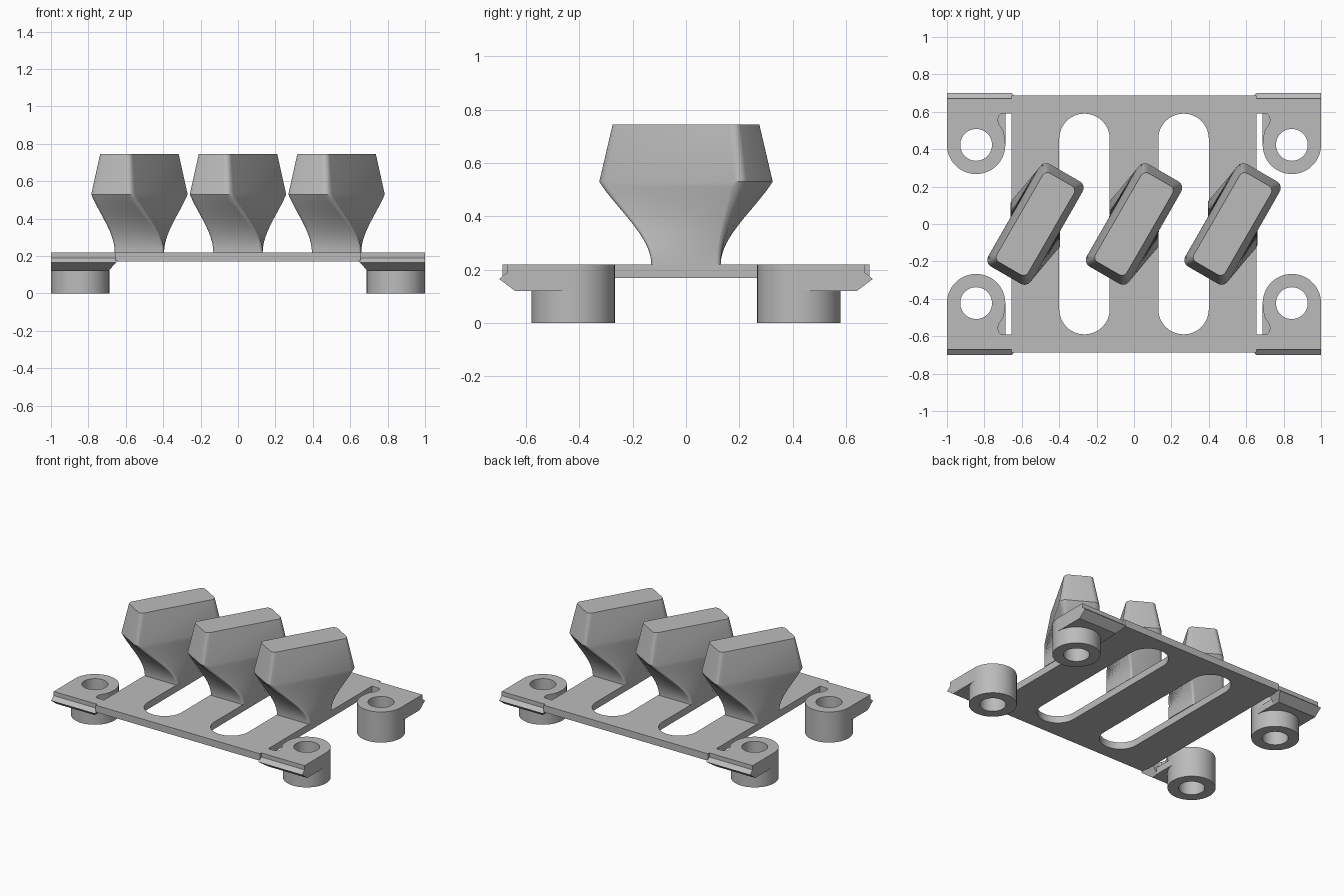
import bpy, bmesh
from math import pi, sin, cos, radians
from mathutils import Vector, Matrix

cube = bpy.data.objects.get("Cube")
if cube:
    bpy.data.objects.remove(cube, do_unlink=True)

grey = bpy.data.materials.new("plain_grey")
grey.use_nodes = True
COLOUR = (0.5, 0.5, 0.5, 1)
grey.diffuse_color = COLOUR
grey.node_tree.nodes["Principled BSDF"].inputs["Base Color"].default_value = COLOUR

TOP, PLATE_BOTTOM, TAB_BOTTOM = 0.22, 0.17, 0.12
POST = Vector((0.844, 0.423))
POST_R, HOLE_R = 0.156, 0.085


def finish(name, mesh, mirrored=False):
    """Link a mesh, colour it, shade it and optionally mirror it to all corners."""
    obj = bpy.data.objects.new(name, mesh)
    bpy.context.collection.objects.link(obj)
    mesh.materials.clear()
    mesh.materials.append(grey)
    bpy.ops.object.select_all(action='DESELECT')
    obj.select_set(True)
    bpy.context.view_layer.objects.active = obj
    bpy.ops.object.shade_smooth_by_angle(angle=radians(28))
    if mirrored:
        mod = obj.modifiers.new("corners", 'MIRROR')
        mod.use_axis = (True, True, False)
        mod.use_mirror_merge = False
    return obj


def bm_finish(name, bm, mirrored=False):
    bmesh.ops.recalc_face_normals(bm, faces=bm.faces)
    mesh = bpy.data.meshes.new(name)
    bm.to_mesh(mesh)
    bm.free()
    return finish(name, mesh, mirrored)


def arc(cx, cy, r, start, end, steps=24):
    return [(cx + r * cos(radians(start + (end - start) * i / steps)),
             cy + r * sin(radians(start + (end - start) * i / steps)))
            for i in range(steps + 1)]


def sheet(name, loops, z0, z1, mirrored=False):
    """Extrude an outline with holes between two heights."""
    curve = bpy.data.curves.new(name + "_outline", 'CURVE')
    curve.dimensions = '2D'
    curve.fill_mode = 'BOTH'
    curve.extrude = (z1 - z0) / 2
    for loop in loops:
        spline = curve.splines.new('POLY')
        spline.points.add(len(loop) - 1)
        for point, (x, y) in zip(spline.points, loop):
            point.co = (x, y, 0, 1)
        spline.use_cyclic_u = True
    temp = bpy.data.objects.new(name + "_outline", curve)
    bpy.context.collection.objects.link(temp)
    bpy.context.view_layer.update()
    mesh = bpy.data.meshes.new_from_object(
        temp.evaluated_get(bpy.context.evaluated_depsgraph_get()))
    bpy.data.objects.remove(temp, do_unlink=True)
    bm = bmesh.new()
    bm.from_mesh(mesh)
    bmesh.ops.remove_doubles(bm, verts=bm.verts, dist=0.0001)
    bmesh.ops.translate(bm, verts=bm.verts, vec=(0, 0, (z0 + z1) / 2))
    return bm_finish(name, bm, mirrored)


# Base plate with two long rounded slots
def slot(cx, r=0.135, reach=0.59):
    return arc(cx, reach - r, r, 0, 180) + arc(cx, r - reach, r, 180, 360)


outline = [(-0.655, -0.687), (0.655, -0.687), (0.655, 0.687), (-0.655, 0.687)]
sheet("base_plate", [outline, slot(-0.265), slot(0.265)], PLATE_BOTTOM, TOP)

# Hollow corner posts
hole = arc(*POST, HOLE_R, 0, 360, 48)[:-1]
sheet("corner_post", [arc(*POST, POST_R, 0, 360, 64)[:-1], hole],
      0, TAB_BOTTOM, True)

# Corner tabs around the posts; the upper layer has a hooked relief notch
inner, outer = POST.x - POST_R, POST.x + POST_R
rim = [(outer, 0.6)] + arc(*POST, POST_R, 0, -180, 32)
sheet("tab_lower", [rim + [(inner, 0.6)], hole], TAB_BOTTOM, PLATE_BOTTOM, True)
hook = [(0.69, 0.46), (0.7, 0.5), (0.72, 0.53), (0.728, 0.555),
        (0.722, 0.58), (0.705, 0.594), (0.69, 0.6)]
sheet("tab_upper", [rim + hook, hole], PLATE_BOTTOM, TOP, True)

# Wedge rails along the outer edge of each tab, with slanted inner ends
profile = [(0.59, 0.12), (0.64, 0.12), (0.7, 0.165),
           (0.67, 0.19), (0.67, 0.22), (0.59, 0.22)]
bm = bmesh.new()
ends = []
for at_outer in (False, True):
    ends.append([bm.verts.new((outer if at_outer else
                               0.63 + max(0, 0.19 - z) * 0.9, y, z))
                 for y, z in profile])
for loop in ends:
    bm.faces.new(loop)
for i in range(len(profile)):
    j = (i + 1) % len(profile)
    bm.faces.new((ends[0][i], ends[0][j], ends[1][j], ends[1][i]))
bm_finish("edge_rail", bm, True)


# Twisted paddles: a square neck lofts into a turned rounded block
def rounded_rect(hx, hy, r, turn=0):
    points = []
    for k, (sx, sy) in enumerate(((1, 1), (-1, 1), (-1, -1), (1, -1))):
        points += arc(sx * (hx - r), sy * (hy - r), r, k * 90, k * 90 + 90, 6)
    rot = Matrix.Rotation(radians(turn), 2)
    return [rot @ Vector(p) for p in points]


neck = rounded_rect(0.132, 0.13, 0.015)
waist = rounded_rect(0.132, 0.316, 0.04, -30)
crown = rounded_rect(0.097, 0.274, 0.03, -30)
WAIST_Z, CROWN_Z, STEPS = 0.53, 0.745, 16


def paddle(name, cx):
    bm = bmesh.new()
    rings = []
    for s in range(STEPS + 1):
        t = s / STEPS
        ease = 0.5 * t * t + 0.5 * t * t * (3 - 2 * t)
        z = TOP + (WAIST_Z - TOP) * t
        rings.append([bm.verts.new((*a.lerp(b, ease), z))
                      for a, b in zip(neck, waist)])
    rings.append([bm.verts.new((*p, CROWN_Z)) for p in crown])
    for low, high in zip(rings, rings[1:]):
        for i in range(len(low)):
            j = (i + 1) % len(low)
            bm.faces.new((low[i], low[j], high[j], high[i]))
    bm.faces.new(rings[0])
    bm.faces.new(rings[-1])
    bm_finish(name, bm).location.x = cx


for label, x in (("right", -0.527), ("middle", 0), ("left", 0.527)):
    paddle(label + "_paddle", x)
